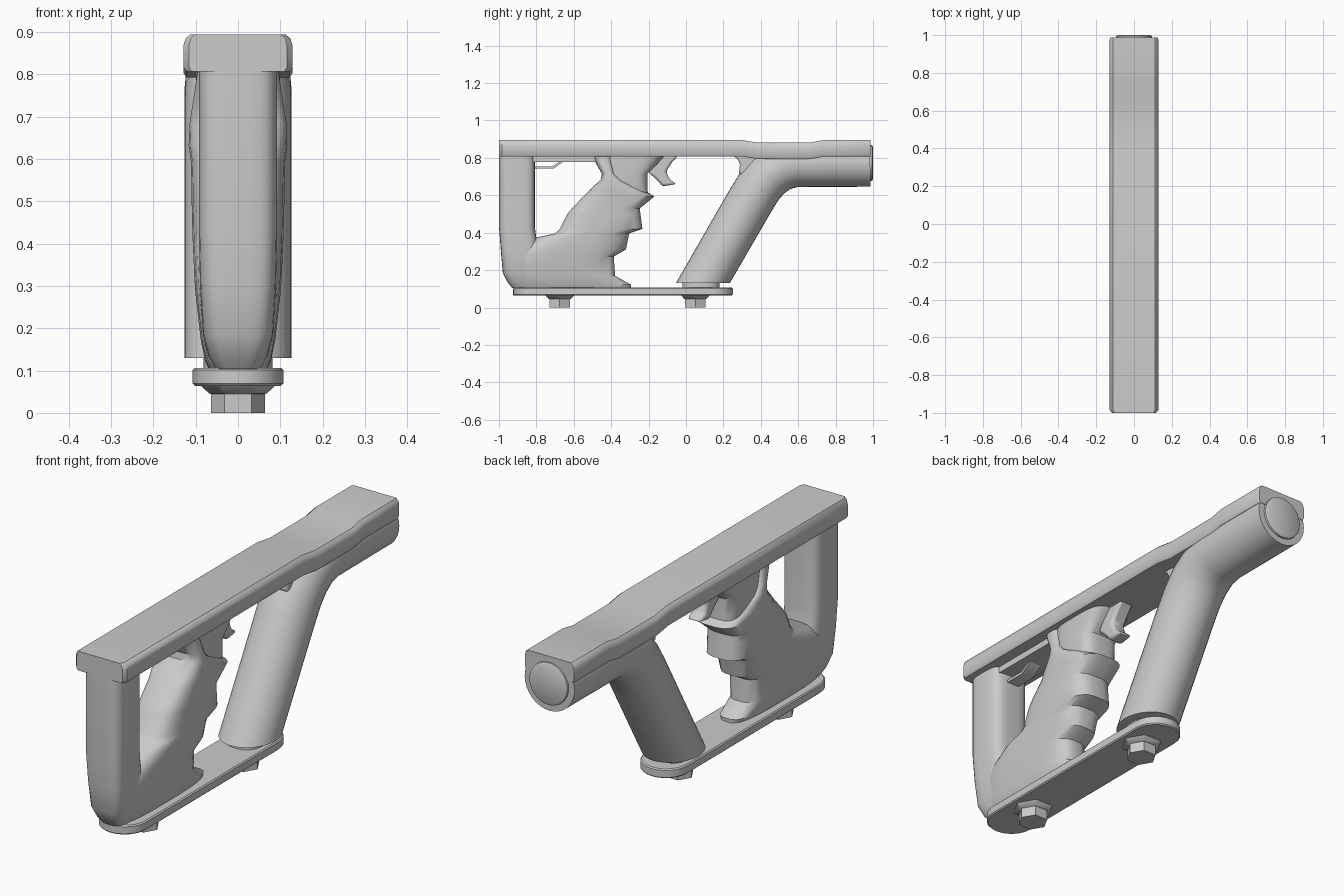
import bpy, bmesh, math
from mathutils import Vector

if "Cube" in bpy.data.objects:
    bpy.data.objects.remove(bpy.data.objects["Cube"])


def loft(name, rings):
    """Skin a list of equal-sized closed rings and cap both ends."""
    bm = bmesh.new()
    vs = [[bm.verts.new(p) for p in r] for r in rings]
    n = len(vs[0])
    for a, b in zip(vs, vs[1:]):
        for i in range(n):
            j = (i + 1) % n
            bm.faces.new((a[i], a[j], b[j], b[i]))
    bm.faces.new(vs[0])
    bm.faces.new(vs[-1])
    bmesh.ops.recalc_face_normals(bm, faces=bm.faces)
    me = bpy.data.meshes.new(name)
    bm.to_mesh(me)
    bm.free()
    ob = bpy.data.objects.new(name, me)
    bpy.context.collection.objects.link(ob)
    return ob


def level(z, y0, y1, hw, e=0.6, n=28):
    """Horizontal superellipse ring spanning y0..y1 with half width hw."""
    ring = []
    for i in range(n):
        a = 2 * math.pi * (i + 0.5) / n
        c, s = math.cos(a), math.sin(a)
        x = hw * math.copysign(abs(c) ** e, c)
        y = (y0 + y1) / 2 + (y1 - y0) / 2 * math.copysign(abs(s) ** e, s)
        ring.append((x, y, z))
    return ring


def side_profile(name, pts, hw, bevel=0.0):
    """Extrude a (y, z) outline across x."""
    ob = loft(name, [[(x, y, z) for y, z in pts] for x in (-hw, hw)])
    if bevel:
        m = ob.modifiers.new("bevel", 'BEVEL')
        m.width, m.segments, m.limit_method = bevel, 2, 'ANGLE'
    return ob


# top rail with a shallow dip near the back
half = [(0.112, 0.895), (0.124, 0.885), (0.129, 0.868), (0.129, 0.818), (0.122, 0.807)]
section = half + [(-x, z) for x, z in reversed(half)]
stations = [(-1, 0, 0.9), (-0.985, 0, 1), (0.3, 0, 1), (0.39, -0.014, 1),
            (0.66, -0.014, 1), (0.73, 0, 1), (0.975, 0, 1), (0.987, 0, 0.96)]
loft("top_rail", [[(x * k, y, z + dz) for x, z in section] for y, dz, k in stations])

# bent tube, cut level at its foot and flattened under the rail
R, N = 0.126, 32
path = [(0.09, 0.13), (0.345, 0.572), (0.39, 0.645), (0.44, 0.703), (0.505, 0.748),
        (0.59, 0.77), (0.985, 0.772)]
rings = []
for i, (y, z) in enumerate(path):
    if i == 0:
        dy, dz = 0.144, 0.0
    else:
        a, b = Vector(path[i - 1]), Vector(path[min(i + 1, len(path) - 1)])
        t = (b - a).normalized()
        dy, dz = t.y * R, -t.x * R
    rings.append([(R * math.cos(q), y + dy * math.sin(q), min(z + dz * math.sin(q), 0.865))
                  for q in (2 * math.pi * k / N for k in range(N))])
loft("bent_tube", rings)

# domed end cap of the tube
loft("tube_end_cap", [[(r * math.cos(q), y, 0.772 + r * math.sin(q))
                       for q in (2 * math.pi * k / N for k in range(N))]
                      for y, r in ((0.97, 0.098), (0.994, 0.096), (1.0, 0.085))])

# small web joining tube and rail
side_profile("tube_web", [(0.245, 0.815), (0.275, 0.795), (0.289, 0.765), (0.282, 0.715),
                          (0.40, 0.70), (0.40, 0.815)], 0.05, 0.01)

# foot connector under the tube
loft("tube_foot", [level(z, -0.02, 0.18, 0.082, 0.8) for z in (0.10, 0.14)])

# front post
loft("front_post", [level(*s, 0.5) for s in (
    (0.104, -0.93, -0.68, 0.055), (0.135, -0.955, -0.70, 0.07), (0.185, -0.98, -0.74, 0.083),
    (0.30, -0.99, -0.79, 0.09), (0.43, -1.0, -0.808, 0.093), (0.815, -1.0, -0.808, 0.093))])

# hand grip: (z, back y, finger-side y, half width)
loft("grip", [level(*s, 0.62) for s in (
    (0.105, -0.92, -0.294, 0.07), (0.122, -0.935, -0.294, 0.078), (0.17, -0.95, -0.378, 0.088),
    (0.273, -0.94, -0.385, 0.10), (0.31, -0.91, -0.32, 0.103), (0.375, -0.80, -0.307, 0.106),
    (0.396, -0.70, -0.303, 0.107), (0.42, -0.675, -0.232, 0.108), (0.50, -0.636, -0.243, 0.11),
    (0.53, -0.61, -0.246, 0.11), (0.594, -0.55, -0.168, 0.112), (0.632, -0.512, -0.235, 0.117),
    (0.684, -0.456, -0.345, 0.115), (0.715, -0.45, -0.378, 0.11), (0.78, -0.487, -0.39, 0.10),
    (0.815, -0.50, -0.39, 0.095))])

# housing between grip and rail
loft("grip_housing", [level(*s, 0.55) for s in (
    (0.57, -0.42, -0.20, 0.08), (0.63, -0.43, -0.205, 0.095), (0.715, -0.43, -0.205, 0.097),
    (0.77, -0.44, -0.15, 0.10), (0.815, -0.45, -0.11, 0.10))])

# trigger
side_profile("trigger", [(-0.14, 0.815), (-0.20, 0.72), (-0.165, 0.692), (-0.125, 0.648),
                         (-0.05, 0.66), (-0.088, 0.685), (-0.106, 0.728), (-0.075, 0.775),
                         (-0.04, 0.815)], 0.035, 0.012)

# strip under the rail and the thin catch below it
side_profile("under_strip", [(-0.82, 0.815), (-0.82, 0.778), (-0.45, 0.778), (-0.45, 0.815)], 0.07)
side_profile("catch_blade", [(-0.82, 0.754), (-0.82, 0.742), (-0.71, 0.742), (-0.655, 0.78),
                             (-0.675, 0.78), (-0.715, 0.754)], 0.03)

# base plate with round ends
def stadium(z, r):
    pts = []
    for cy, start in ((0.143, 0), (-0.818, math.pi)):
        for k in range(13):
            q = start + math.pi * k / 12
            pts.append((r * math.cos(q), cy + r * math.sin(q), z))
    return pts


loft("base_plate", [stadium(*s) for s in ((0.064, 0.102), (0.069, 0.107),
                                          (0.101, 0.107), (0.106, 0.102))])

# hex bolts with flared collars
for name, by in (("front_bolt", -0.675), ("back_bolt", 0.05)):
    loft(name, [[(r * math.cos(k * math.pi / 3), by + r * math.sin(k * math.pi / 3), z)
                 for k in range(6)]
                for z, r in ((0, 0.064), (0.045, 0.064), (0.046, 0.068), (0.066, 0.09))])

# smooth shading with sharp edges kept
for ob in bpy.context.collection.objects:
    ob.select_set(True)
    bpy.context.view_layer.objects.active = ob
bpy.ops.object.shade_smooth_by_angle(angle=math.radians(35))
